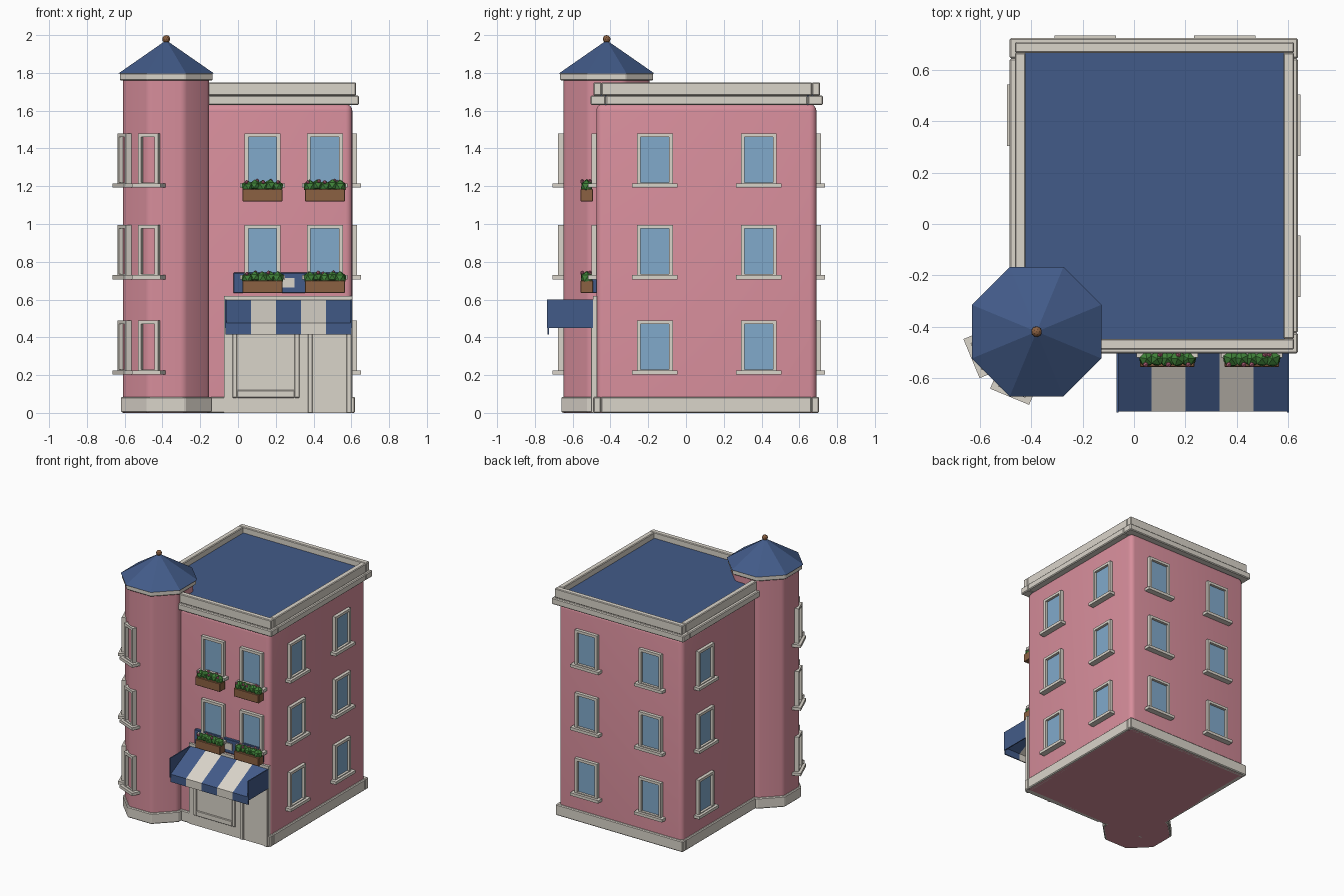
import bpy, bmesh, math, random
from mathutils import Matrix, Vector

if "Cube" in bpy.data.objects:
    bpy.data.objects.remove(bpy.data.objects["Cube"])

random.seed(4)


def colour(name, rgb):
    m = bpy.data.materials.new(name)
    m.diffuse_color = (*rgb, 1)
    m.use_nodes = True
    m.node_tree.nodes["Principled BSDF"].inputs["Base Color"].default_value = m.diffuse_color
    return m


PINK = colour("pink_plaster", (0.68, 0.27, 0.33))
CREAM = colour("cream_stone", (0.70, 0.66, 0.59))
BLUE = colour("navy_blue", (0.055, 0.105, 0.25))
GLASS = colour("window_blue", (0.22, 0.40, 0.60))
WOOD = colour("brown_wood", (0.26, 0.12, 0.055))
GREEN = colour("leaf_green", (0.05, 0.22, 0.04))
BLOSSOM = colour("blossom_pink", (0.58, 0.16, 0.25))


def finish(name, bm, mats, smooth=None):
    bmesh.ops.recalc_face_normals(bm, faces=bm.faces)
    me = bpy.data.meshes.new(name)
    bm.to_mesh(me)
    bm.free()
    for m in mats:
        me.materials.append(m)
    ob = bpy.data.objects.new(name, me)
    bpy.context.collection.objects.link(ob)
    if smooth:
        bpy.ops.object.select_all(action='DESELECT')
        ob.select_set(True)
        bpy.context.view_layer.objects.active = ob
        bpy.ops.object.shade_smooth_by_angle(angle=math.radians(smooth))
    return ob


def add_box(bm, b, index=0):
    x0, x1, y0, y1, z0, z1 = b
    size = Matrix.Diagonal((x1 - x0, y1 - y0, z1 - z0, 1))
    mid = Matrix.Translation(((x0 + x1) / 2, (y0 + y1) / 2, (z0 + z1) / 2))
    vs = bmesh.ops.create_cube(bm, size=1, matrix=mid @ size)["verts"]
    for f in {f for v in vs for f in v.link_faces}:
        f.material_index = index


def boxes(name, items, mat, bevel=0.0):
    bm = bmesh.new()
    for b in items:
        add_box(bm, b)
    if bevel:
        bmesh.ops.bevel(bm, geom=bm.edges[:], offset=bevel, segments=1, affect='EDGES')
    return finish(name, bm, [mat])


def ring(name, x0, x1, y0, y1, z0, z1, w, mat, bevel=0.005):
    """Four bars around a rectangle."""
    return boxes(name, [(x0, x1, y0, y0 + w, z0, z1), (x0, x1, y1 - w, y1, z0, z1),
                        (x0, x0 + w, y0 + w, y1 - w, z0, z1),
                        (x1 - w, x1, y0 + w, y1 - w, z0, z1)], mat, bevel)


TX, TY = -0.38, -0.42          # tower centre


def octagon(name, r0, r1, z0, z1, mat, bevel=0.0, vertical=False, smooth=None):
    """Eight-sided prism or cone, sized by distance to its flat sides."""
    k = 1 / math.cos(math.pi / 8)
    bm = bmesh.new()
    m = Matrix.Translation((TX, TY, (z0 + z1) / 2)) @ Matrix.Rotation(math.pi / 8, 4, 'Z')
    bmesh.ops.create_cone(bm, cap_ends=True, segments=8, radius1=r0 * k, radius2=r1 * k,
                          depth=z1 - z0, matrix=m)
    if bevel:
        es = [e for e in bm.edges
              if not vertical or abs(e.verts[0].co.z - e.verts[1].co.z) > 0.1]
        bmesh.ops.bevel(bm, geom=es, offset=bevel, segments=3 if vertical else 1,
                        profile=0.5, affect='EDGES')
    return finish(name, bm, [mat], smooth)


# Main block with rounded corners and top edge
bm = bmesh.new()
add_box(bm, (-0.45, 0.605, -0.475, 0.69, 0.0, 1.635))
edges = [e for e in bm.edges if max(v.co.z for v in e.verts) > 0.5]
bmesh.ops.bevel(bm, geom=edges, offset=0.035, segments=4, profile=0.5, affect='EDGES')
finish("main_walls", bm, [PINK], 35)

# Plinth, cornice, parapet and flat roof
ring("plinth", -0.465, 0.62, -0.49, 0.705, 0, 0.085, 0.04, CREAM, 0.006)
ring("cornice", -0.485, 0.64, -0.505, 0.725, 1.63, 1.68, 0.08, CREAM, 0.006)
ring("parapet", -0.465, 0.625, -0.49, 0.71, 1.68, 1.75, 0.042, CREAM, 0.005)
boxes("flat_roof", [(-0.43, 0.59, -0.455, 0.675, 1.63, 1.705)], BLUE)

# Corner tower
octagon("tower_walls", 0.2275, 0.2275, 0, 1.765, PINK, 0.02, True, 30)
octagon("tower_plinth", 0.24, 0.24, 0.002, 0.085, CREAM, 0.006)
octagon("tower_cornice", 0.246, 0.246, 1.76, 1.80, CREAM, 0.005)
octagon("tower_roof", 0.253, 0.004, 1.797, 1.97, BLUE)
bm = bmesh.new()
bmesh.ops.create_icosphere(bm, subdivisions=2, radius=0.021,
                           matrix=Matrix.Translation((TX, TY, 1.979)))
finish("finial", bm, [WOOD])


def window(name, pos, angle, w=0.19, sill=0.24, depth=0.025):
    """Framed window; local -y points outwards and z = 0 is the sill top."""
    bm = bmesh.new()
    h, j = w / 2, 0.02
    add_box(bm, (-h, -h + j, -depth, 0.02, 0, 0.27))
    add_box(bm, (h - j, h, -depth, 0.02, 0, 0.27))
    add_box(bm, (-h + j, h - j, -depth, 0.02, 0.25, 0.27))
    add_box(bm, (-h + j, h - j, -depth, 0.02, 0, 0.01))
    add_box(bm, (-sill / 2, sill / 2, -depth - 0.02, 0.02, -0.018, 0.004))
    add_box(bm, (-h + j, h - j, -0.006, 0.01, 0.01, 0.25), 1)
    bm.transform(Matrix.Translation(pos) @ Matrix.Rotation(angle, 4, 'Z'))
    finish(name, bm, [CREAM, GLASS])


# Windows on every floor
for floor, z in enumerate((0.22, 0.725, 1.21)):
    for y in (-0.165, 0.385):
        window(f"right_window_{floor}", (0.605, y, z), math.pi / 2)
    for x in (-0.19, 0.355):
        window(f"back_window_{floor}", (x, 0.69, z), math.pi)
    window(f"left_window_{floor}", (-0.45, 0.425, z), -math.pi / 2)
    if floor:
        for x in (0.13, 0.46):
            window(f"front_window_{floor}", (x, -0.475, z), 0)
    for a in (-22.5, -67.5):
        t = math.radians(a)
        pos = (TX + 0.225 * math.sin(t), TY - 0.225 * math.cos(t), z)
        window(f"tower_window_{floor}", pos, t, 0.115, 0.165, 0.03)


def planter(x, z):
    """Wooden box with leaves and blossoms."""
    boxes("flower_box", [(x - 0.106, x + 0.106, -0.558, -0.492, z, z + 0.065)], WOOD, 0.003)
    leaves, blooms = bmesh.new(), bmesh.new()
    for i in range(5):
        px = x - 0.08 + i * 0.04
        r = random.uniform(0.031, 0.037)
        c = Vector((px, -0.525, z + 0.078 + 0.006 * (i % 2)))
        spin = Matrix.Rotation(random.uniform(0, 3), 4, 'Z')
        bmesh.ops.create_icosphere(leaves, subdivisions=1, radius=r,
                                   matrix=Matrix.Translation(c) @ spin)
        b = c + Vector((random.uniform(-0.012, 0.012), random.choice((-0.024, 0.016)), 0.024))
        bmesh.ops.create_icosphere(blooms, subdivisions=1, radius=0.011,
                                   matrix=Matrix.Translation(b))
    finish("leaves", leaves, [GREEN])
    finish("blossoms", blooms, [BLOSSOM])


for z in (0.635, 1.12):
    for x in (0.13, 0.46):
        planter(x, z)

# Shop front: panel, display frame, door and trim
boxes("shop_panel", [(-0.075, 0.605, -0.492, -0.47, 0.0, 0.62)], CREAM)
f = (-0.502, -0.49)
boxes("display_frame", [(-0.03, -0.005, *f, 0.08, 0.56), (0.30, 0.325, *f, 0.08, 0.56),
                        (-0.005, 0.30, *f, 0.08, 0.12), (-0.005, 0.30, *f, 0.52, 0.56)],
      CREAM, 0.003)
boxes("door_frame", [(0.37, 0.395, *f, 0, 0.58), (0.575, 0.60, *f, 0, 0.58),
                     (0.395, 0.575, *f, 0.555, 0.58)], CREAM, 0.003)
boxes("door", [(0.46, 0.575, -0.498, -0.49, 0.01, 0.555)], CREAM)

# Sign board with a plain square ornament
boxes("sign_board", [(-0.025, 0.555, -0.497, -0.47, 0.635, 0.742)], BLUE, 0.003)
boxes("sign_ornament", [(0.235, 0.30, -0.504, -0.496, 0.665, 0.715)], CREAM)

# Striped awning: sloping cloth, hanging valance and end panels
bm = bmesh.new()
AX0, AX1 = -0.065, 0.60
step = (AX1 - AX0) / 5
profile = [(-0.49, 0.60), (-0.732, 0.475), (-0.732, 0.415),
           (-0.724, 0.415), (-0.724, 0.467), (-0.49, 0.588)]
for i in range(5):
    a, b = ([bm.verts.new((AX0 + (i + k) * step, y, z)) for y, z in profile] for k in (0, 1))
    fs = [bm.faces.new((a[j], a[(j + 1) % 6], b[(j + 1) % 6], b[j])) for j in range(6)]
    fs += [bm.faces.new(a[::-1]), bm.faces.new(b)]
    for face in fs:
        face.material_index = i % 2
finish("awning", bm, [BLUE, CREAM])
boxes("awning_ends", [(x - 0.004, x + 0.004, -0.735, -0.49, 0.45, 0.60)
                      for x in (AX0, AX1)], BLUE)
